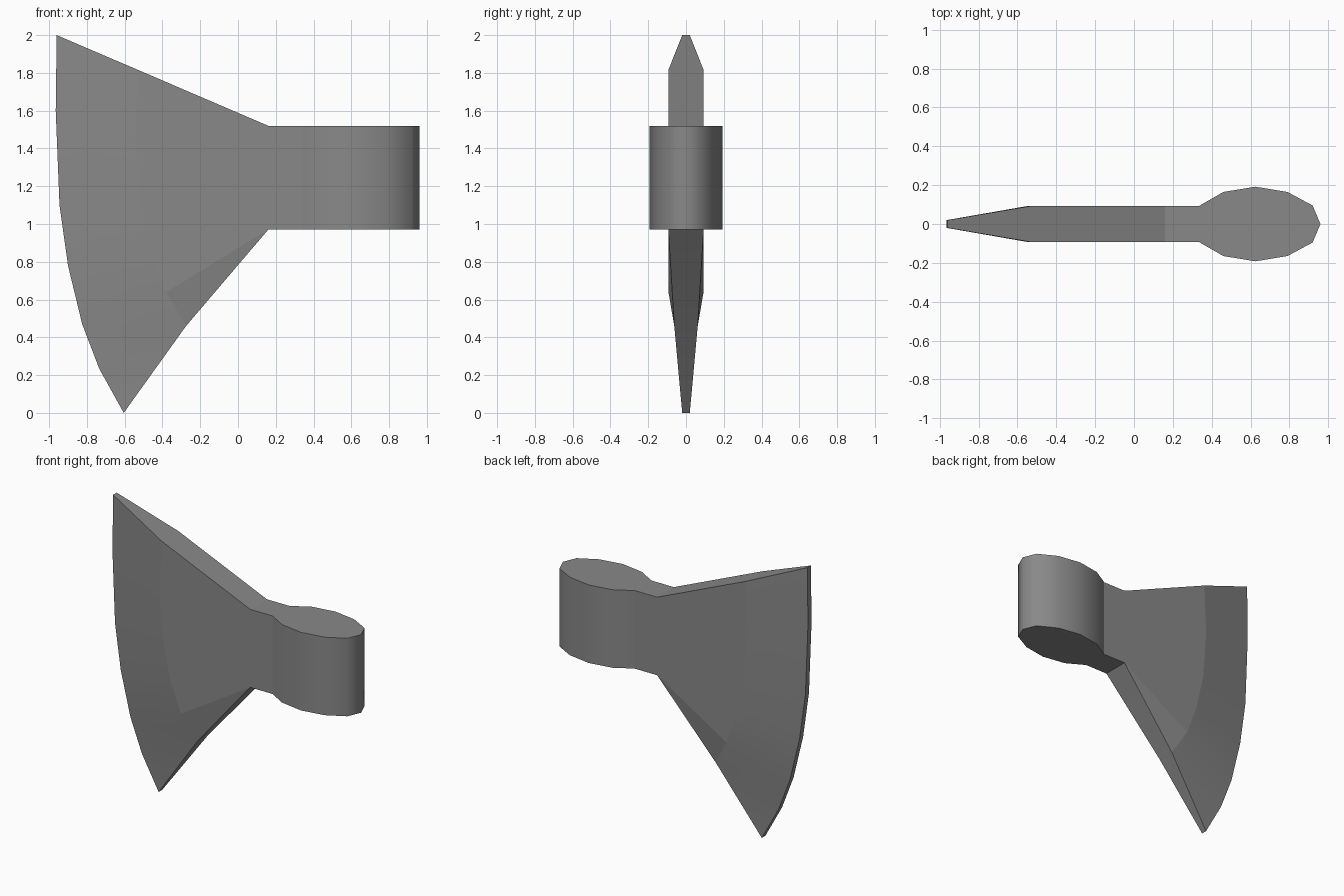
import bpy, bmesh
from math import radians

cube = bpy.data.objects.get("Cube")
if cube:
    bpy.data.objects.remove(cube, do_unlink=True)

steel = bpy.data.materials.new("grey steel")
steel.use_nodes = True
GREY = (0.25, 0.25, 0.25, 1)
steel.diffuse_color = GREY
steel.node_tree.nodes["Principled BSDF"].inputs["Base Color"].default_value = GREY

TOP, BOTTOM, NECK = 1.52, 0.97, 0.093


def finish(bm, name, angle):
    bmesh.ops.recalc_face_normals(bm, faces=bm.faces)
    mesh = bpy.data.meshes.new(name)
    bm.to_mesh(mesh)
    bm.free()
    mesh.materials.append(steel)
    obj = bpy.data.objects.new(name, mesh)
    bpy.context.collection.objects.link(obj)
    bpy.ops.object.select_all(action="DESELECT")
    obj.select_set(True)
    bpy.context.view_layer.objects.active = obj
    bpy.ops.object.shade_smooth_by_angle(angle=radians(angle))


# Blade: curved cutting edge, bevel shoulder and neck, as (x, z)
edge = [(-.96, 2), (-.965, 1.6), (-.945, 1.1), (-.9, .78),
        (-.825, .47), (-.735, .235), (-.605, 0)]
shoulder = [(-.53, 1.816), (-.545, 1.46), (-.52, 1.12), (-.46, .85), (-.38, .64)]
heel = (-.275, .46)
neck = [(.16, BOTTOM), (.335, BOTTOM), (.335, TOP), (.16, TOP)]

bm = bmesh.new()
rims = []
for side in (-1, 1):
    def row(points, half):
        return [bm.verts.new((x, side * half, z)) for x, z in points]
    e, s, n = row(edge, .02), row(shoulder, NECK), row(neck, NECK)
    h = row([heel], .062)[0]
    inner = s + [h]
    # Ground bevel from the cutting edge to the shoulder
    for i in range(len(inner) - 1):
        bm.faces.new((e[i], e[i + 1], inner[i + 1], inner[i]))
    bm.faces.new((e[-2], e[-1], h))
    # Flat cheek and neck
    bm.faces.new(s + [n[0], n[3]])
    bm.faces.new((s[-1], h, n[0]))
    bm.faces.new(n)
    rims.append([n[2], n[3], s[0]] + e + [h, n[0], n[1]])

# Rim joining the two sides, open where it meets the socket
front, back = rims
for i in range(len(front) - 1):
    bm.faces.new((front[i], front[i + 1], back[i + 1], back[i]))
finish(bm, "axe_blade", 8)

# Socket: faceted oval prism
half = [(.335, NECK), (.46, .165), (.625, .192), (.79, .165), (.92, .095)]
outline = half + [(.96, 0)] + [(x, -y) for x, y in reversed(half)]
bm = bmesh.new()
base = bm.faces.new([bm.verts.new((x, y, BOTTOM)) for x, y in outline])
wall = bmesh.ops.extrude_face_region(bm, geom=[base], use_keep_orig=True)
for v in wall["geom"]:
    if isinstance(v, bmesh.types.BMVert):
        v.co.z = TOP
finish(bm, "axe_socket", 55)
